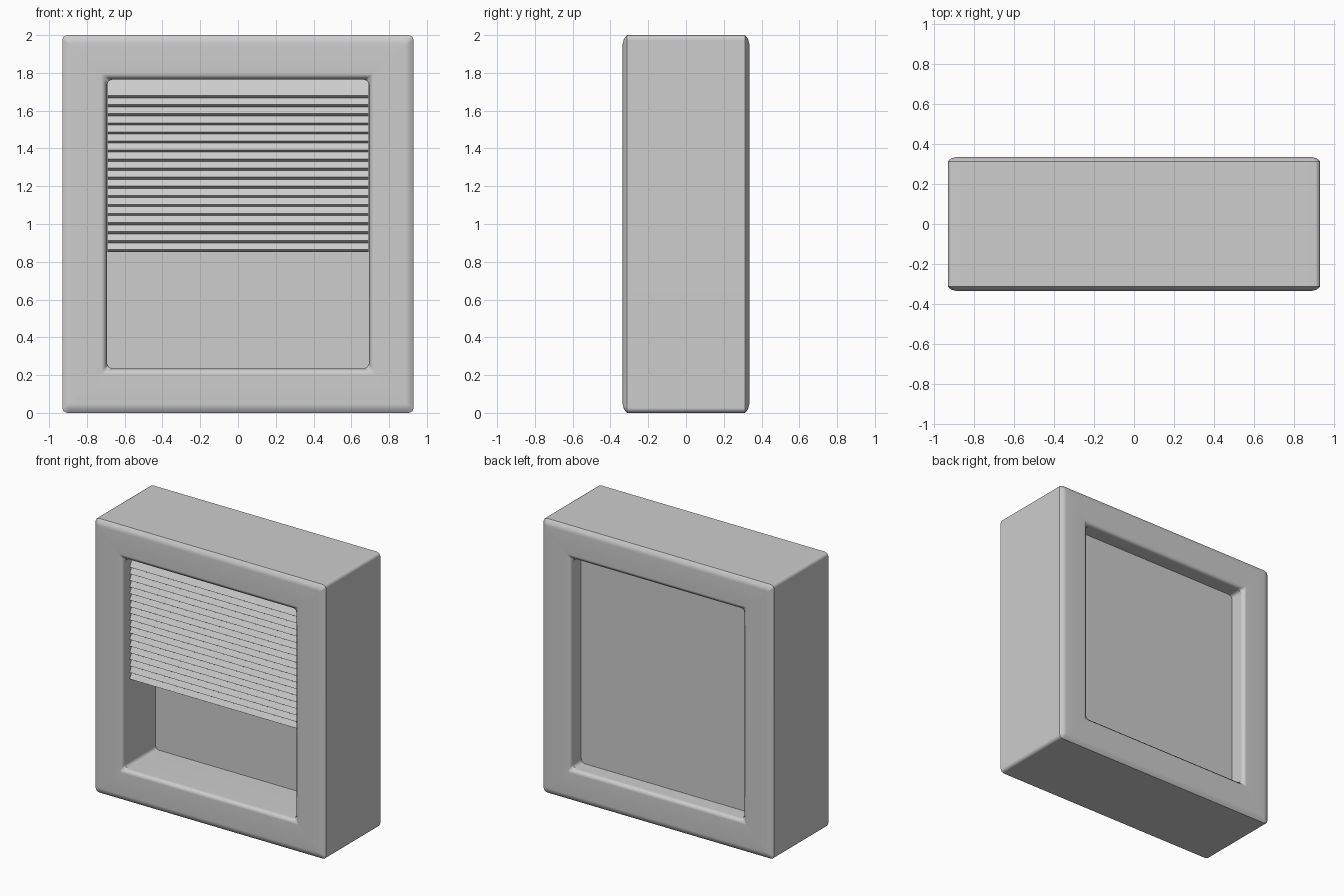
import bpy, bmesh, math

default = bpy.data.objects.get("Cube")
if default:
    bpy.data.objects.remove(default, do_unlink=True)

# One plain grey for everything
GREY = (0.61, 0.61, 0.61, 1)
grey = bpy.data.materials.new("plain_grey")
grey.use_nodes = True
grey.diffuse_color = GREY
grey.node_tree.nodes["Principled BSDF"].inputs["Base Color"].default_value = GREY

MID = 1.0  # height of the frame centre


def finish(bm, name):
    bmesh.ops.recalc_face_normals(bm, faces=bm.faces)
    mesh = bpy.data.meshes.new(name)
    bm.to_mesh(mesh)
    bm.free()
    obj = bpy.data.objects.new(name, mesh)
    bpy.context.collection.objects.link(obj)
    mesh.materials.append(grey)
    return obj


def ring(bm, half_w, half_h, y, radius):
    """Rectangle in the xz plane with two-step rounded corners."""
    verts = []
    for quarter, (sx, sz) in enumerate([(1, 1), (-1, 1), (-1, -1), (1, -1)]):
        for step in range(3):
            a = math.radians(90 * quarter + 45 * step)
            x = sx * (half_w - radius) + radius * math.cos(a)
            z = sz * (half_h - radius) + radius * math.sin(a)
            verts.append(bm.verts.new((x, y, MID + z)))
    return verts


def bridge(bm, a, b):
    for i in range(len(a)):
        j = (i + 1) % len(a)
        bm.faces.new((a[i], a[j], b[j], b[i]))


# Deep window frame: a closed loop of rings, mirrored front to back
front = [(0.693, 0.764, 0.313, 0.026), (0.709, 0.78, 0.329, 0.016),
         (0.725, 0.796, 0.335, 0.01), (0.885, 0.955, 0.335, 0.01),
         (0.91, 0.98, 0.329, 0.02), (0.93, 1.0, 0.313, 0.026)]
bm = bmesh.new()
rings = [ring(bm, w, h, -y, r) for w, h, y, r in front]
rings += [ring(bm, w, h, y, r) for w, h, y, r in reversed(front)]
for i, r in enumerate(rings):
    bridge(bm, r, rings[(i + 1) % len(rings)])
frame = finish(bm, "window_frame")
bpy.ops.object.select_all(action='DESELECT')
frame.select_set(True)
bpy.context.view_layer.objects.active = frame
bpy.ops.object.shade_smooth_by_angle(angle=math.radians(46))
weighted = frame.modifiers.new("flat_sides", 'WEIGHTED_NORMAL')
weighted.keep_sharp = True

# Pane filling the opening towards the back
bm = bmesh.new()
near, far = (ring(bm, 0.693, 0.764, y, 0.026) for y in (0.04, 0.218))
bridge(bm, near, far)
bm.faces.new(near)
bm.faces.new(far)
finish(bm, "window_pane")


def slat(name, low, length, half_w=0.691):
    """Board tilted back, with its thick lower edge showing."""
    tilt, thick, y = math.radians(30), 0.024, -0.262
    s, c = math.sin(tilt), math.cos(tilt)
    up, back = (length * s, length * c), (thick * c, -thick * s)
    z = low + thick * s
    profile = [(y, z), (y + up[0], z + up[1]),
               (y + up[0] + back[0], z + up[1] + back[1]),
               (y + back[0], z + back[1])]
    bm = bmesh.new()
    ends = [[bm.verts.new((x, py, pz)) for py, pz in profile]
            for x in (-half_w, half_w)]
    bridge(bm, *ends)
    for e in ends:
        bm.faces.new(e)
    finish(bm, name)


# Blind: a taller top rail and a stack of tilted slats
TOP, PITCH = 1.668, 0.048
slat("blind_top_rail", TOP, 0.097)
for i in range(17):
    slat(f"blind_slat_{i + 1}", TOP - PITCH * (i + 1), 0.05)
